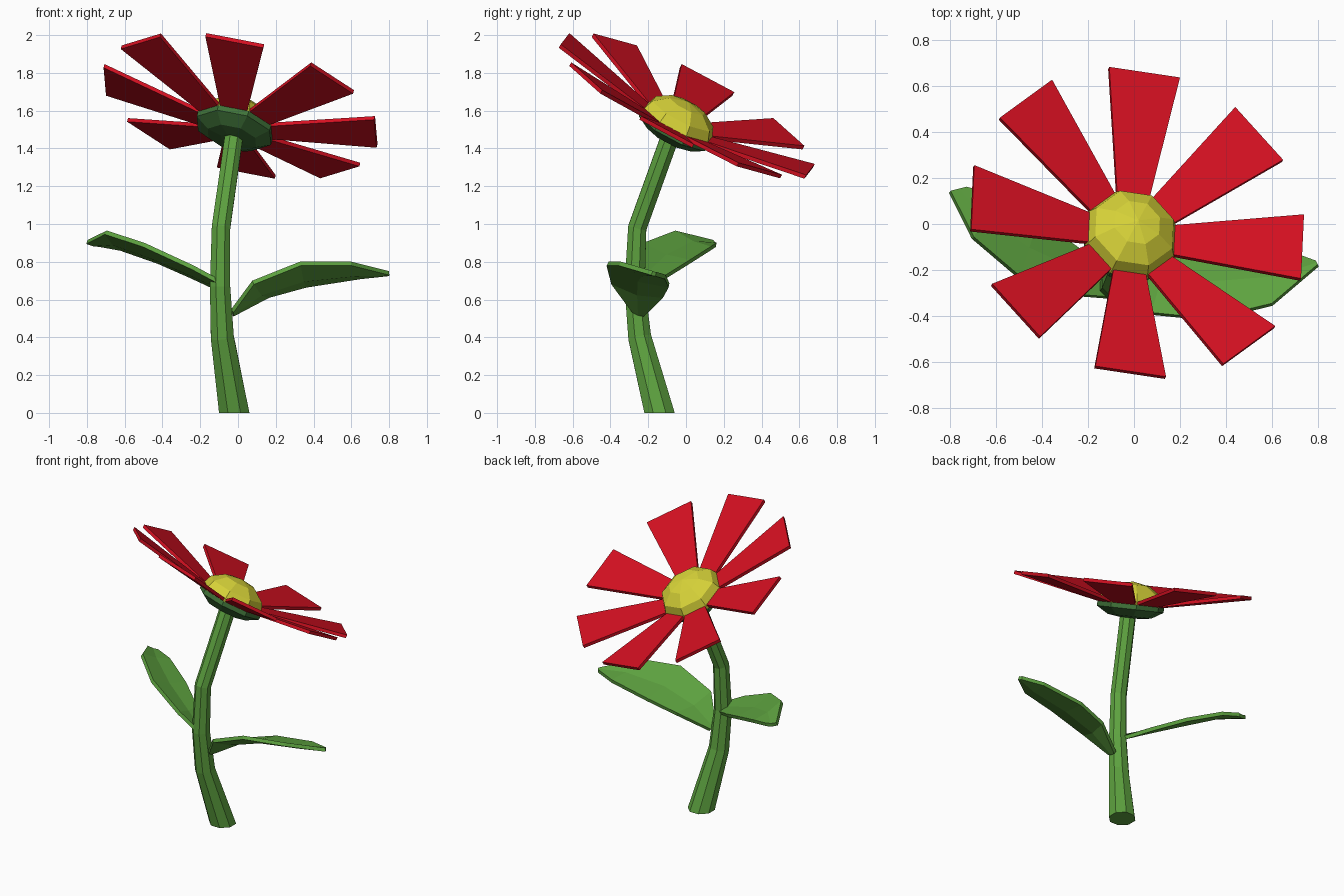
import bpy, bmesh, math
from mathutils import Vector, Matrix

if "Cube" in bpy.data.objects:
    bpy.data.objects.remove(bpy.data.objects["Cube"])

def material(name, color):
    m = bpy.data.materials.new(name)
    m.diffuse_color = (*color, 1)
    m.use_nodes = True
    m.node_tree.nodes["Principled BSDF"].inputs["Base Color"].default_value = m.diffuse_color
    return m

GREEN = material("leaf_green", (0.11, 0.36, 0.05))
DARK = material("calyx_green", (0.05, 0.17, 0.04))
RED = material("petal_red", (0.66, 0.005, 0.015))
YELLOW = material("centre_yellow", (0.68, 0.65, 0.04))

def make(name, verts, faces, mat, matrix=Matrix()):
    me = bpy.data.meshes.new(name)
    me.from_pydata([tuple(v) for v in verts], [], faces)
    bm = bmesh.new()
    bm.from_mesh(me)
    bmesh.ops.recalc_face_normals(bm, faces=bm.faces)
    bm.to_mesh(me)
    bm.free()
    me.materials.append(mat)
    ob = bpy.data.objects.new(name, me)
    ob.matrix_world = matrix
    bpy.context.collection.objects.link(ob)
    return ob

def loft(name, rings, mat, matrix=Matrix()):
    """Skin a list of equal-length rings and cap both ends."""
    n = len(rings[0])
    verts = [v for r in rings for v in r]
    faces = [(k*n + i, k*n + (i+1) % n, (k+1)*n + (i+1) % n, (k+1)*n + i)
             for k in range(len(rings) - 1) for i in range(n)]
    faces += [tuple(range(n)), tuple(range(len(verts) - n, len(verts)))]
    return make(name, verts, faces, mat, matrix)

def ring(r, z, n=8):
    return [Vector((r*math.cos(math.tau*(i+.5)/n), r*math.sin(math.tau*(i+.5)/n), z))
            for i in range(n)]

# Tilted frame of the flower head
n = Vector((.233, .449, .863)).normalized()
e1 = Vector((.971, -.145, -.187))
e1 = (e1 - n*e1.dot(n)).normalized()
e2 = n.cross(e1)
head = Matrix.Translation((-.015, -.05, 1.52)) @ Matrix((e1, e2, n)).transposed().to_4x4()

# Domed centre
R, H = .215, .145
dome = [ring(R*math.cos(math.radians(a)), H*math.sin(math.radians(a))) for a in (0, 30, 60)]
dome.append(ring(.004, H))
loft("flower_centre", dome, YELLOW, head)

# Calyx beneath the petals
loft("calyx", [ring(.06, -.085), ring(.14, -.075), ring(.215, -.03), ring(.215, .0)], DARK, head)

# Eight upturned wedge petals
for k in range(8):
    rings = []
    for r, w, z in ((.12, .062, -.005), (.737, .158, .122)):
        rings.append([Vector((r, s*w, z + t)) for s, t in
                      ((-1, -.011), (1, -.011), (1, .011), (-1, .011))])
    loft(f"petal_{k+1}", rings, RED, head @ Matrix.Rotation(k*math.tau/8, 4, 'Z'))

# Bent, tapering stem
path = [(-.02, -.14, 0, .087), (-.083, -.245, .4, .066), (-.095, -.272, .67, .058),
        (-.09, -.258, .98, .053), (-.022, -.085, 1.46, .052)]
pts = [Vector(p[:3]) for p in path]
rings = []
for i, p in enumerate(pts):
    d = pts[min(i+1, len(pts)-1)] - pts[max(i-1, 0)]
    if i == 0:
        d = Vector((0, 0, 1))
    q = Vector((0, 0, 1)).rotation_difference(d)
    rings.append([p + q @ v for v in ring(path[i][3], 0)])
loft("stem", rings, GREEN)

# Leaves: two edge lines with a slightly sunken midrib
def leaf(name, front, back, dip):
    verts = []
    for f, b in zip(front, back):
        f, b = Vector(f), Vector(b)
        m = (f + b)/2 - Vector((0, 0, dip*(f - b).length))
        verts += [f, m, b]
    faces = [(3*k+j, 3*k+3+j, 3*k+4+j, 3*k+1+j) for k in range(len(front)-1) for j in (0, 1)]
    ob = make(name, verts, faces, GREEN)
    s = ob.modifiers.new("thickness", 'SOLIDIFY')
    s.thickness, s.offset = .024, 0

leaf("right_leaf",
     [(-.03, -.28, .54), (.08, -.39, .69), (.33, -.415, .79), (.6, -.35, .79), (.8, -.18, .74)],
     [(-.03, -.22, .52), (.16, -.12, .62), (.36, -.09, .675), (.65, -.11, .72), (.79, -.16, .735)],
     .08)
leaf("left_leaf",
     [(-.11, -.32, .70), (-.24, -.31, .77), (-.5, -.23, .89), (-.70, -.06, .955), (-.80, .14, .905)],
     [(-.11, -.22, .66), (-.25, -.10, .725), (-.42, .02, .80), (-.62, .13, .87), (-.73, .16, .89)],
     .06)
